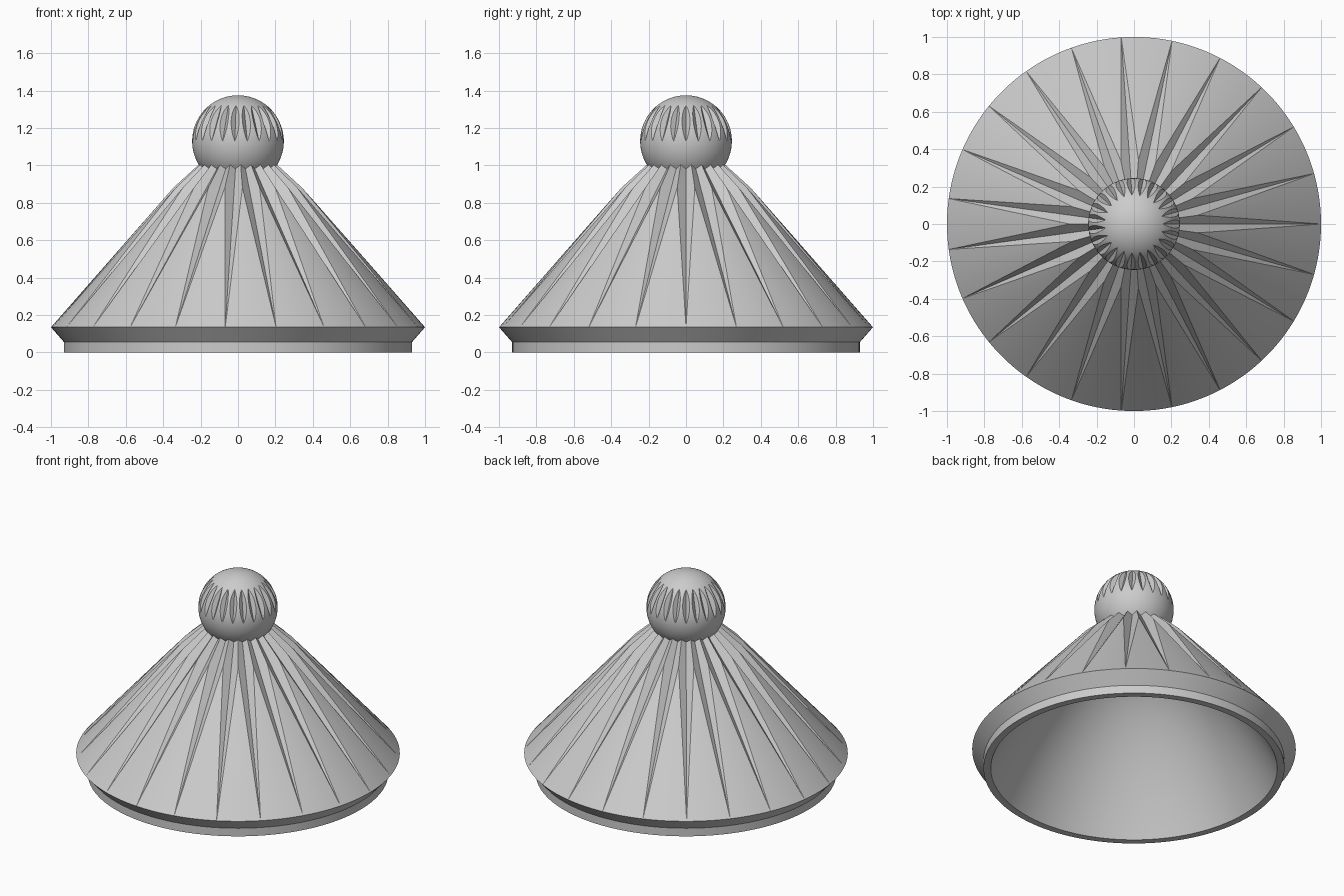
import bpy, bmesh
from math import sin, cos, pi, radians, hypot

cube = bpy.data.objects.get("Cube")
if cube:
    bpy.data.objects.remove(cube, do_unlink=True)

FLUTES = 23
HALF = pi / FLUTES          # half the angle of one flute sector

# Single grey material
GREY = (0.6, 0.6, 0.6, 1.0)
mat = bpy.data.materials.new("plain grey")
mat.use_nodes = True
mat.diffuse_color = GREY
mat.node_tree.nodes["Principled BSDF"].inputs["Base Color"].default_value = GREY


def fluted_lathe(name, rows, angle):
    """Turn rows of (r, z, normal, flute half width, flute depth) into a
    round solid with V-shaped flutes cut along the normal."""
    bm = bmesh.new()
    rings = []
    for r, z, (nr, nz), width, depth in rows:
        edge = min(HALF, width / max(r, 1e-6))
        gap = HALF - edge
        side = [edge, edge + gap / 3, edge + gap * 2 / 3]
        columns = [-HALF] + [-a for a in reversed(side)] + [0] + side
        ring = []
        for i in range(FLUTES):
            for a in columns:
                cut = depth * max(0, 1 - abs(a) * r / width) if width > 0 else 0
                rad, ang = r - nr * cut, a + i * 2 * HALF
                ring.append(bm.verts.new((rad * cos(ang), rad * sin(ang), z - nz * cut)))
        rings.append(ring)
    for low, high in zip(rings, rings[1:]):
        for i in range(len(low)):
            j = (i + 1) % len(low)
            bm.faces.new((low[i], low[j], high[j], high[i]))
    bmesh.ops.remove_doubles(bm, verts=bm.verts, dist=1e-5)
    bmesh.ops.recalc_face_normals(bm, faces=bm.faces)
    mesh = bpy.data.meshes.new(name)
    bm.to_mesh(mesh)
    bm.free()
    mesh.materials.append(mat)
    obj = bpy.data.objects.new(name, mesh)
    bpy.context.collection.objects.link(obj)
    bpy.ops.object.select_all(action='DESELECT')
    obj.select_set(True)
    bpy.context.view_layer.objects.active = obj
    bpy.ops.object.shade_smooth_by_angle(angle=radians(angle))


def plain(r, z):
    return (r, z, (1, 0), 0, 0)


# Lid body: domed hollow inside, foot ring, rim, then the fluted cone
INNER = 0.885
body = [plain(INNER * k / 24, 0.88 * (1 - (k / 24) ** 2)) for k in range(24)]
body += [plain(INNER, 0), plain(0.93, 0), plain(0.93, 0.055)]
SLOPE = 1.14
normal = (SLOPE / hypot(SLOPE, 1), 1 / hypot(SLOPE, 1))
STEPS = 40
for k in range(STEPS + 1):
    r = 1 - 0.82 * k / STEPS
    body.append((r, 0.135 + SLOPE * (1 - r), normal, 0.072 * (1 - r), 0.06 * (1 - r)))
body.append(plain(0, 1.07))
fluted_lathe("lid_body", body, 20)

# Knob: sphere with lens-shaped flutes on its upper half
RADIUS, CENTRE = 0.245, 1.13
MID = radians(25.5)         # flutes run from the equator to twice this latitude
knob = []
for deg in range(-90, 91, 3):
    lat = radians(deg)
    depth = max(0, RADIUS - RADIUS * cos(MID) / cos(lat - MID)) if 0 < deg < 51 else 0
    knob.append((RADIUS * cos(lat), CENTRE + RADIUS * sin(lat),
                 (cos(lat), sin(lat)), depth * 0.9, depth))
fluted_lathe("knob", knob, 25)
